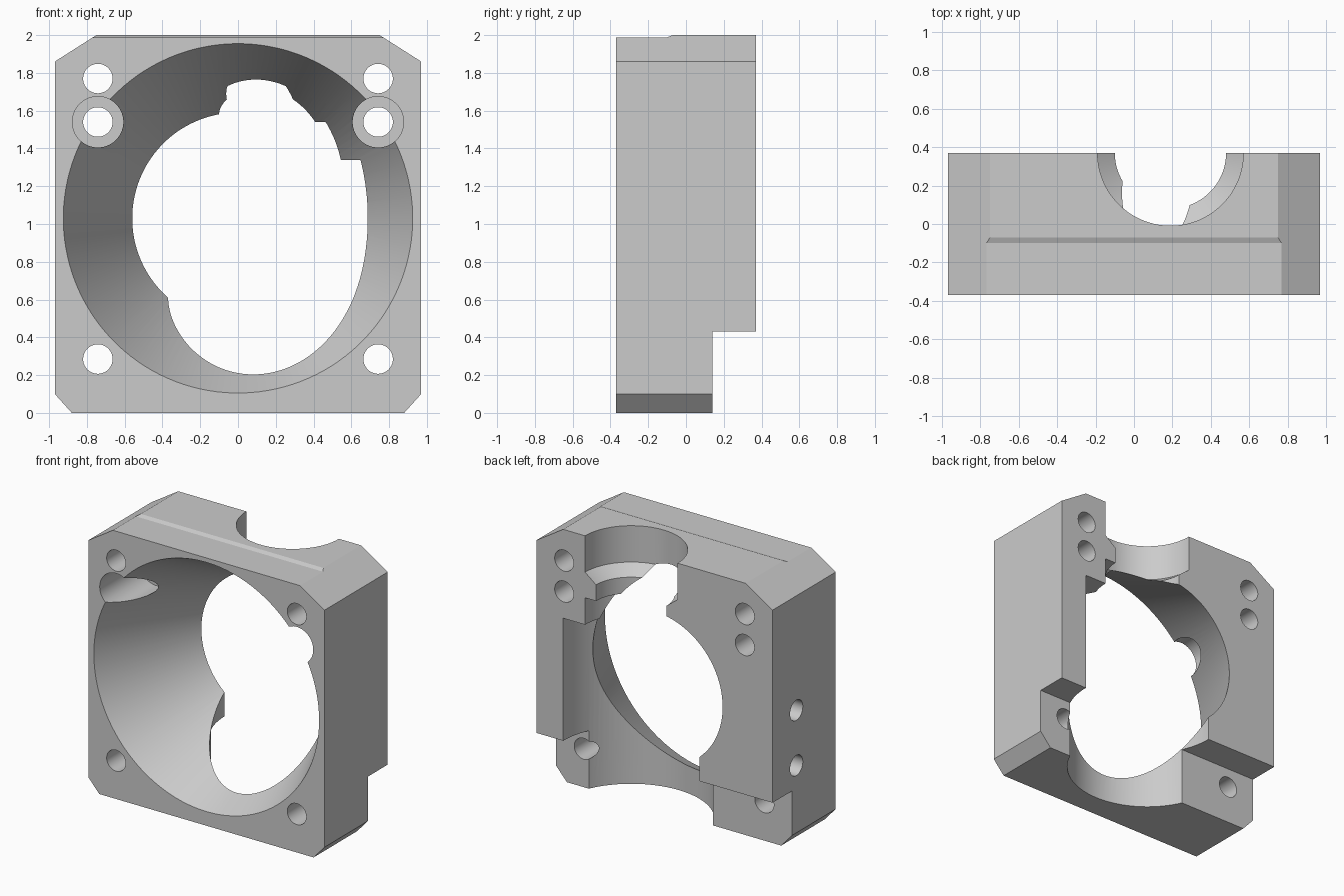
import bpy, math
from mathutils import Vector

old = bpy.data.objects.get("Cube")
if old:
    bpy.data.objects.remove(old, do_unlink=True)

gray = bpy.data.materials.new("light_gray")
gray.use_nodes = True
color = (0.6, 0.6, 0.6, 1)
gray.diffuse_color = color
gray.node_tree.nodes["Principled BSDF"].inputs["Base Color"].default_value = color

FRONT, BACK = -0.37, 0.37


def solid_from_rings(name, rings):
    """Closed solid skinned through equal-sized rings of points."""
    n = len(rings[0])
    verts = [p for ring in rings for p in ring]
    faces = [list(range(n))[::-1], list(range(len(verts) - n, len(verts)))]
    for k in range(len(rings) - 1):
        for i in range(n):
            j = (i + 1) % n
            faces.append([k * n + i, k * n + j, (k + 1) * n + j, (k + 1) * n + i])
    mesh = bpy.data.meshes.new(name)
    mesh.from_pydata(verts, [], faces)
    obj = bpy.data.objects.new(name, mesh)
    bpy.context.collection.objects.link(obj)
    bpy.context.view_layer.objects.active = obj
    for other in bpy.context.selected_objects:
        other.select_set(False)
    obj.select_set(True)
    bpy.ops.object.mode_set(mode='EDIT')
    bpy.ops.mesh.select_all(action='SELECT')
    bpy.ops.mesh.normals_make_consistent(inside=False)
    bpy.ops.object.mode_set(mode='OBJECT')
    return obj


def lathe(name, axis, center, profile, sides=48):
    """Turn (radius, position) pairs around a line parallel to an axis."""
    rings = []
    for r, h in profile:
        ring = []
        for i in range(sides):
            a = math.tau * (i + 0.5) / sides
            u, v = center[0] + r * math.cos(a), center[1] + r * math.sin(a)
            ring.append({'X': (h, u, v), 'Y': (u, h, v), 'Z': (u, v, h)}[axis])
        rings.append(ring)
    return solid_from_rings(name, rings)


def prism_x(name, outline, half):
    """Extrude a (y, z) outline along x."""
    return solid_from_rings(name, [[(x, y, z) for y, z in outline] for x in (-half, half)])


# Housing block with chamfered corners
right_half = [(0.88, 0), (0.97, 0.1), (0.97, 1.86), (0.75, 2.0)]
outline = right_half + [(-x, z) for x, z in reversed(right_half)]
housing = solid_from_rings("fan_housing", [[(x, y, z) for x, z in outline] for y in (FRONT, BACK)])

cutters = []

# Step under the back, and shallow relief along the front of the top
cutters.append(prism_x("back_step_cutter", [(0.14, -0.2), (0.6, -0.2), (0.6, 0.43), (0.14, 0.43)], 1.3))
cutters.append(prism_x("top_relief_cutter",
                       [(-0.6, 1.988), (-0.1, 1.988), (-0.07, 2.0), (-0.04, 2.012), (-0.04, 2.2), (-0.6, 2.2)], 1.3))

# Tapered air duct
slope = (0.56 - 0.925) / (BACK - FRONT)
duct = [(0.925 + slope * (y - FRONT), y) for y in (FRONT - 0.1, BACK + 0.1)]
cutters.append(lathe("duct_cutter", 'Y', (0, 1.03), duct, 128))

# Vertical stepped shaft, open to the back
shaft = [(0.56, -0.1), (0.56, 1.34), (0.38, 1.34), (0.38, 1.54),
         (0.29, 1.54), (0.29, 1.66), (0.38, 1.73), (0.38, 2.1)]
cutters.append(lathe("shaft_cutter", 'Z', (0.19, 0.371), shaft, 96))

# Screw holes and counterbores on both sides
for side in (-1, 1):
    for z in (0.285, 1.77):
        cutters.append(lathe("screw_hole_cutter", 'Y', (side * 0.742, z), [(0.078, -0.5), (0.078, 0.5)]))
    cutters.append(lathe("counterbore_cutter", 'Y', (side * 0.742, 1.54),
                         [(0.135, -0.5), (0.135, 0.1), (0.078, 0.1), (0.078, 0.5)]))

# Blind holes in the right side
for z in (0.6, 1.01):
    cutters.append(lathe("side_hole_cutter", 'X', (0.09, z), [(0.075, -1.1), (0.075, -0.82)]))

bpy.context.view_layer.objects.active = housing
for cutter in cutters:
    cutter.hide_render = True
    mod = housing.modifiers.new(cutter.name, 'BOOLEAN')
    mod.operation = 'DIFFERENCE'
    mod.solver = 'EXACT'
    mod.object = cutter
    bpy.ops.object.modifier_apply(modifier=mod.name)
for cutter in cutters:
    bpy.data.objects.remove(cutter, do_unlink=True)

housing.data.materials.clear()
housing.data.materials.append(gray)
housing.select_set(True)
bpy.ops.object.shade_smooth_by_angle(angle=math.radians(15))
